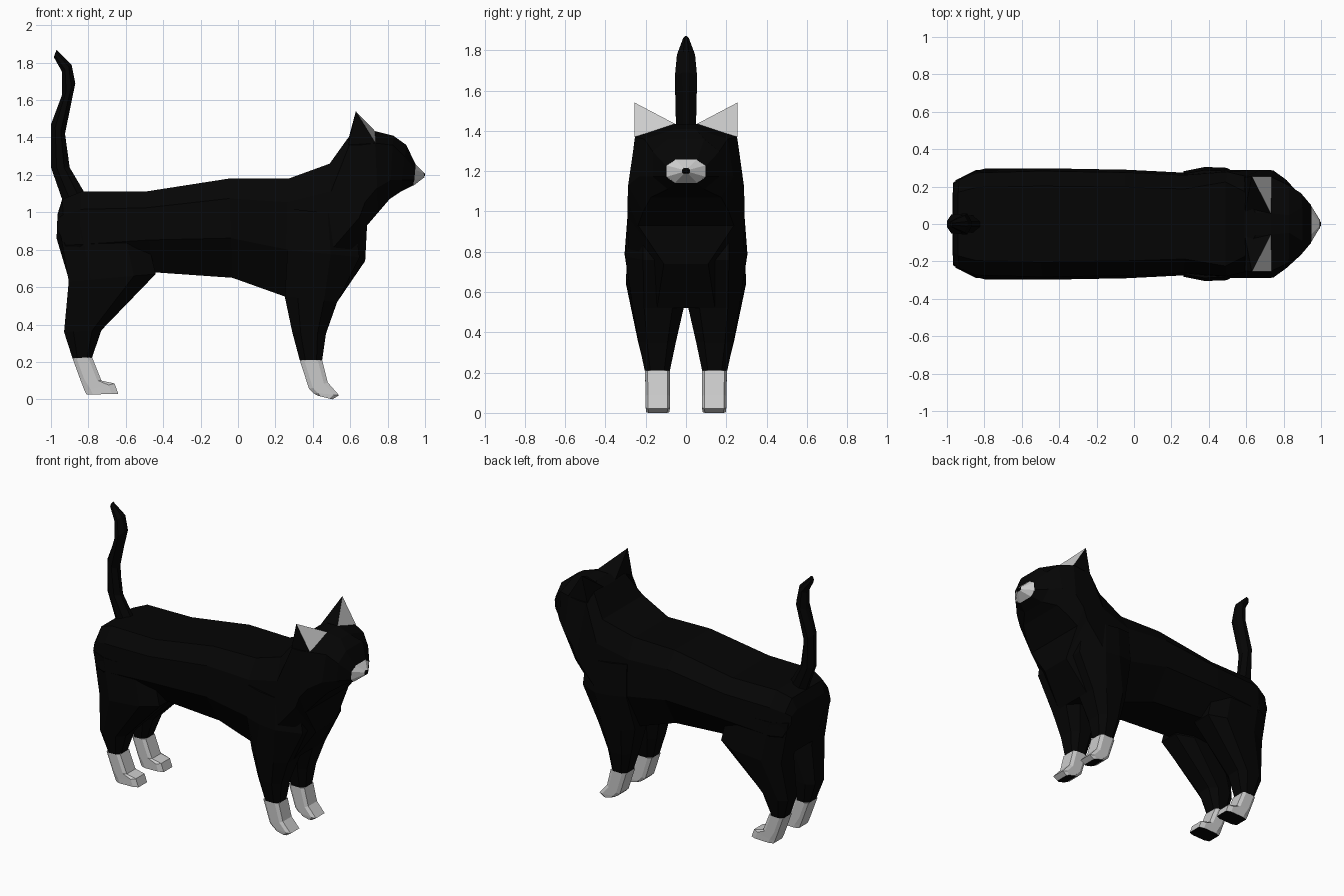
import bpy, bmesh


def material(name, value):
    m = bpy.data.materials.new(name)
    m.diffuse_color = (value, value, value, 1)
    return m


BLACK = material("black_fur", 0.0015)
LIGHT = material("light_fur", 0.8)

# Half cross-sections: (fraction from A to B, fraction of half width)
BODY = [(0, .68), (.2, .95), (.6, 1), (1, .55)]
NAPE = [(0, .78), (.2, .97), (.6, 1), (1, .5)]
CHEST = [(0, .6), (.06, .88), (.65, 1), (1, .38)]
THROAT = [(0, .2), (.14, .88), (.75, 1), (1, .82)]
HEAD = [(0, .2), (.15, .88), (.7, 1), (1, .74)]
SHOULDER = [(0, .85), (.3, 1), (.6, .97), (1, .4)]
LIMB = [(0, .55), (.25, 1), (.75, 1), (1, .55)]
PAW = [(0, .8), (.2, 1), (.8, 1), (1, .8)]
TAIL = [(0, .3), (.3, 1), (.7, 1), (1, .3)]


def finish(name, bm, mats, mirror=False):
    bmesh.ops.recalc_face_normals(bm, faces=bm.faces)
    me = bpy.data.meshes.new(name)
    bm.to_mesh(me)
    bm.free()
    for m in mats:
        me.materials.append(m)
    ob = bpy.data.objects.new(name, me)
    bpy.context.collection.objects.link(ob)
    if mirror:
        mod = ob.modifiers.new("mirror", 'MIRROR')
        mod.use_axis = (False, True, False)
        mod.use_mirror_merge = False
    return ob


def loft(name, rings, shape, mats, mirror=False):
    """Each ring: A(x, z), B(x, z), y limits, optional own cross-section.
    A second material goes on the end cap."""
    bm = bmesh.new()
    loops = []
    for ax, az, bx, bz, y0, y1, *own in rings:
        prof = own[0] if own else shape
        c, w = (y0 + y1) / 2, (y1 - y0) / 2
        pts = [(t, c + k * w) for t, k in prof]
        pts += [(t, c - k * w) for t, k in reversed(prof)]
        loops.append([bm.verts.new((ax + (bx - ax) * t, y, az + (bz - az) * t))
                      for t, y in pts])
    for p, q in zip(loops, loops[1:]):
        n = len(p)
        for i in range(n):
            j = (i + 1) % n
            bm.faces.new((p[i], p[j], q[j], q[i]))
    bm.faces.new(loops[0])
    end = bm.faces.new(loops[-1])
    end.material_index = len(mats) - 1
    return finish(name, bm, mats, mirror)


# Torso, neck and head: top point, bottom point, width
loft("body", [
    (-.965, .99, -.97, .86, -.22, .22),
    (-.94, 1.07, -.91, .66, -.25, .25),
    (-.84, 1.11, -.85, .64, -.288, .288),
    (-.5, 1.11, -.46, .68, -.298, .298),
    (-.05, 1.18, -.03, .65, -.29, .29),
    (.27, 1.18, .25, .55, -.275, .275),
    (.49, 1.26, .53, .52, -.288, .288, NAPE),
    (.59, 1.40, .68, .74, -.29, .29, CHEST),
    (.65, 1.43, .69, .93, -.29, .29, THROAT),
    (.73, 1.435, .75, 1.0, -.287, .287, HEAD),
    (.83, 1.41, .81, 1.07, -.235, .235, HEAD),
    (.90, 1.36, .87, 1.11, -.165, .165, LIMB),
    (.95, 1.255, .94, 1.145, -.1, .1, LIMB)], BODY, [BLACK])

# Muzzle with a dark nose tip
loft("muzzle", [
    (.948, 1.258, .938, 1.142, -.1, .1),
    (.992, 1.215, .996, 1.187, -.02, .02)], LIMB, [LIGHT, BLACK])
loft("nose", [
    (.99, 1.217, .99, 1.185, -.02, .02),
    (1.0, 1.205, 1.0, 1.195, -.01, .01)], LIMB, [BLACK])

# Front legs: back point, front point, inner and outer y
loft("front_leg", [
    (.27, 1.02, .62, .98, .04, .288, SHOULDER),
    (.265, .8, .65, .76, 0, .305, SHOULDER),
    (.25, .55, .53, .52, .01, .265),
    (.29, .36, .47, .35, .05, .235),
    (.33, .21, .45, .21, .08, .205)], LIMB, [BLACK], True)
loft("front_paw", [
    (.33, .21, .45, .21, .08, .203),
    (.38, .055, .48, .09, .08, .201),
    (.40, .035, .54, .022, .08, .2),
    (.425, .02, .505, .0, .082, .198)], PAW, [LIGHT, BLACK], True)

# Hind legs
loft("hind_leg", [
    (-.955, .92, -.5, .92, .06, .285),
    (-.905, .63, -.44, .67, .04, .298),
    (-.93, .36, -.73, .37, .06, .24),
    (-.885, .22, -.78, .225, .08, .205)], LIMB, [BLACK], True)
loft("hind_paw", [
    (-.885, .22, -.78, .225, .08, .203),
    (-.845, .11, -.73, .10, .08, .201),
    (-.82, .045, -.66, .085, .08, .2),
    (-.81, .025, -.64, .03, .08, .2)], PAW, [LIGHT, BLACK], True)

# Tail
loft("tail", [
    (-.93, 1.04, -.80, 1.07, -.045, .045),
    (-1.0, 1.24, -.90, 1.24, -.045, .045),
    (-1.0, 1.47, -.925, 1.42, -.05, .05),
    (-.94, 1.63, -.87, 1.69, -.055, .055),
    (-.94, 1.75, -.89, 1.79, -.045, .045),
    (-.985, 1.83, -.97, 1.87, -.015, .015)], TAIL, [BLACK])

# Ears: pyramids with a light front face
bm = bmesh.new()
tip, fo, fi, bi, bo = [bm.verts.new(p) for p in (
    (.63, .255, 1.54), (.735, .255, 1.37), (.735, .05, 1.432),
    (.59, .05, 1.39), (.59, .25, 1.36))]
for a, b in ((fo, fi), (fi, bi), (bi, bo), (bo, fo)):
    f = bm.faces.new((tip, a, b))
    f.material_index = 1 if (a, b) == (fo, fi) else 0
bm.faces.new((fo, fi, bi, bo))
finish("ear", bm, [BLACK, LIGHT], True)
